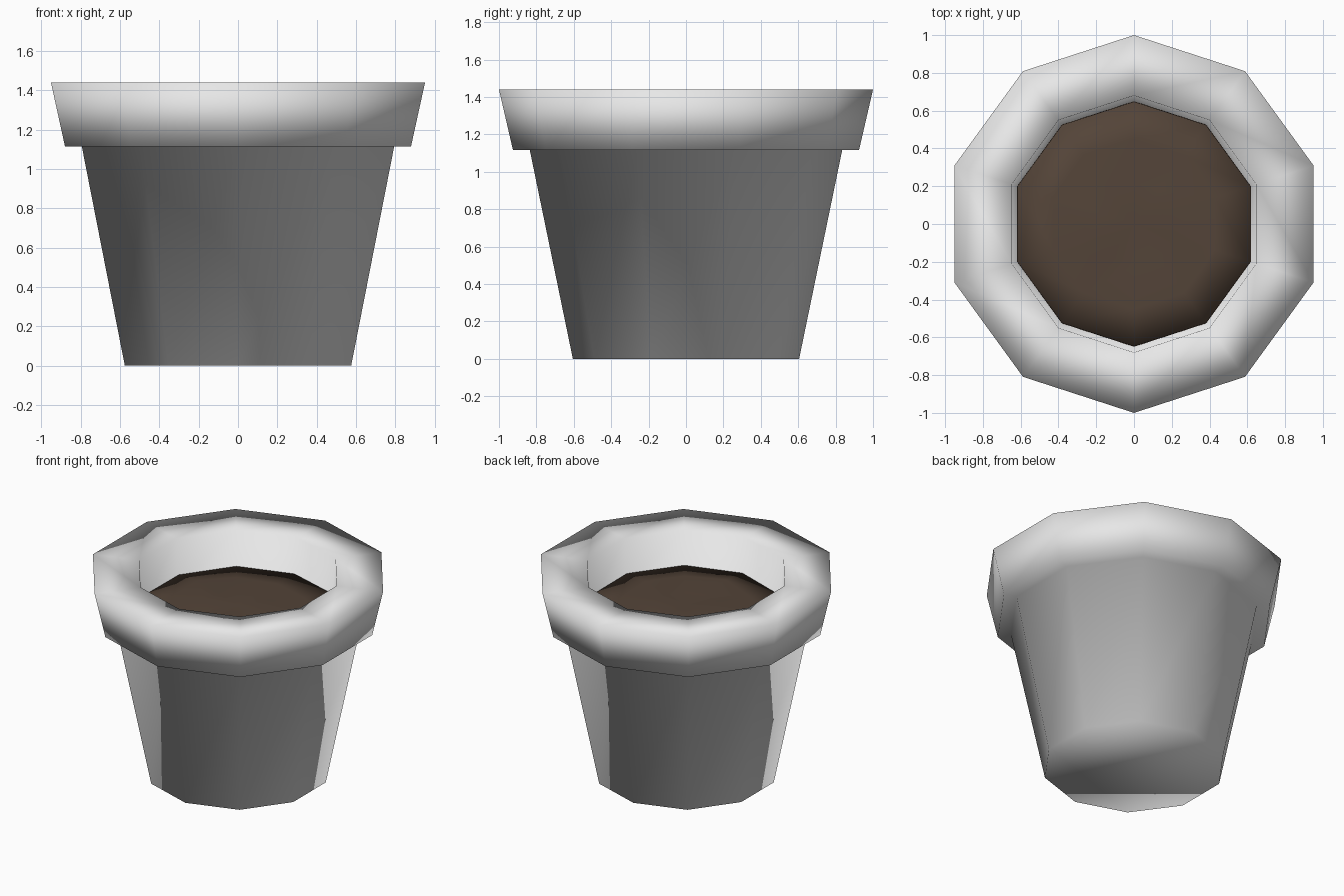
import bpy, bmesh, math, random

if "Cube" in bpy.data.objects:
    bpy.data.objects.remove(bpy.data.objects["Cube"])

random.seed(4)
SIDES = 10


def material(name, rgb):
    m = bpy.data.materials.new(name)
    m.diffuse_color = (*rgb, 1.0)
    m.use_nodes = True
    m.node_tree.nodes["Principled BSDF"].inputs["Base Color"].default_value = m.diffuse_color
    return m


def ring(bm, r, z, jitter=0.0):
    # decagon with a corner on the y axis
    return [bm.verts.new((r * math.cos(math.pi / 2 + math.tau * i / SIDES),
                          r * math.sin(math.pi / 2 + math.tau * i / SIDES),
                          z + random.uniform(-jitter, jitter))) for i in range(SIDES)]


def bridge(bm, a, b):
    for i in range(SIDES):
        j = (i + 1) % SIDES
        bm.faces.new((a[i], a[j], b[j], b[i]))


def finish(bm, name, mat):
    bmesh.ops.recalc_face_normals(bm, faces=bm.faces)
    for f in bm.faces:
        f.smooth = True
    me = bpy.data.meshes.new(name)
    bm.to_mesh(me)
    bm.free()
    me.materials.append(mat)
    ob = bpy.data.objects.new(name, me)
    bpy.context.collection.objects.link(ob)
    return ob


# pot: tapered body, overhanging rim and inner wall, closed below the soil
bm = bmesh.new()
profile = [(0.605, 0.0), (0.835, 1.115), (0.925, 1.115), (1.0, 1.44),
           (0.68, 1.44), (0.65, 1.12)]
rings = [ring(bm, r, z) for r, z in profile]
for a, b in zip(rings, rings[1:]):
    bridge(bm, a, b)
bm.faces.new(rings[0])
bm.faces.new(rings[-1])
finish(bm, "pot", material("pale grey", (0.8, 0.8, 0.8)))

# soil: slightly lumpy disc with a short skirt
bm = bmesh.new()
rings = [ring(bm, 0.65, 1.13), ring(bm, 0.648, 1.19, 0.006),
         ring(bm, 0.45, 1.205, 0.015), ring(bm, 0.22, 1.21, 0.015)]
for a, b in zip(rings, rings[1:]):
    bridge(bm, a, b)
centre = bm.verts.new((0, 0, 1.21))
for i in range(SIDES):
    bm.faces.new((rings[-1][i], rings[-1][(i + 1) % SIDES], centre))
# open shell: close it below so that normals point outwards
bm.faces.new(rings[0])
finish(bm, "soil", material("soil brown", (0.088, 0.058, 0.040)))
